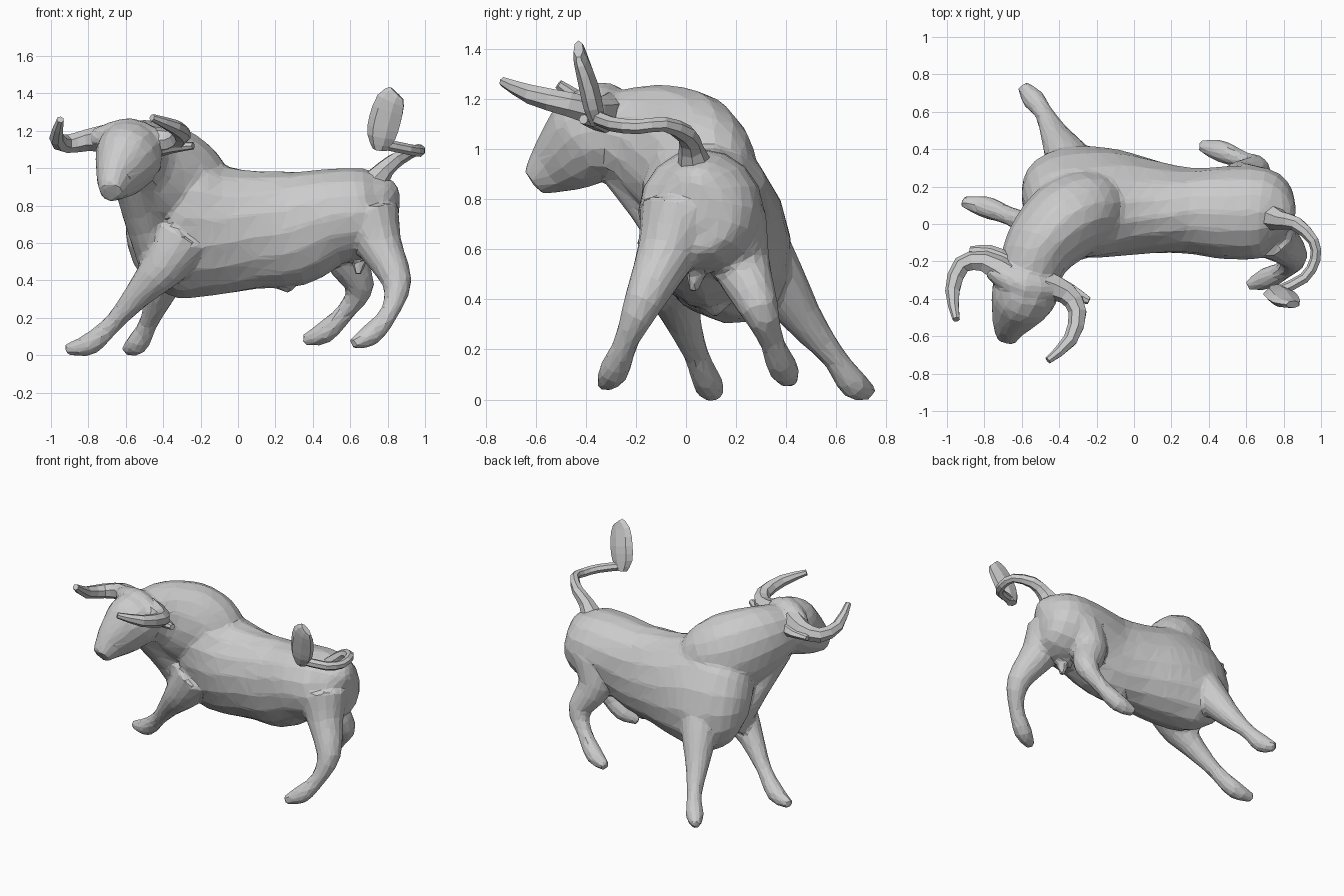
import bpy, bmesh, math
from mathutils import Vector

cube = bpy.data.objects.get("Cube")
if cube:
    bpy.data.objects.remove(cube)

grey = bpy.data.materials.new("stone_grey")
grey.use_nodes = True
colour = (0.6, 0.6, 0.6, 1)
grey.diffuse_color = colour
grey.node_tree.nodes["Principled BSDF"].inputs["Base Color"].default_value = colour

side_axis = Vector((0, 1, 0))
up_axis = Vector((0, 0, 1))


def catmull_rom(before, start, end, after, t):
    """Smooth value between start and end."""
    slope_in, slope_out = (end - before) / 2, (after - start) / 2
    bend = 3 * (end - start) - 2 * slope_in - slope_out
    twist = 2 * (start - end) + slope_in + slope_out
    return start + t * (slope_in + t * (bend + t * twist))


def spline(values, steps):
    """Pass a smooth curve through numbers or vectors."""
    last = len(values) - 1
    curve = []
    for i in range(last):
        neighbours = values[max(i - 1, 0)], values[i], values[i + 1], values[min(i + 2, last)]
        curve += [catmull_rom(*neighbours, k / steps) for k in range(steps)]
    return curve + [values[last]]


def no_lean(centre):
    return 0


def chest_lean(centre):
    """The trunk rolls over progressively from the loins to the chest."""
    return min(max(0.4 - centre.x, 0) * 0.6, 0.4)


def loft(bm, points, widths, heights=None, reference=up_axis, lean=no_lean, sides=16, steps=3):
    """Closed tube of elliptical rings along a path."""
    path = spline([Vector(p) for p in points], steps)
    widths, heights = spline(widths, steps), spline(heights or widths, steps)
    rings = []
    for i, centre in enumerate(path):
        ahead = path[min(i + 1, len(path) - 1)]
        behind = path[max(i - 1, 0)]
        tangent = (ahead - behind).normalized()
        side = tangent.cross(reference).normalized()
        up = side.cross(tangent)
        roll = lean(centre)
        across = (side * math.cos(roll) + up * math.sin(roll)) * widths[i]
        along = (up * math.cos(roll) - side * math.sin(roll)) * heights[i]
        angles = [math.tau * k / sides for k in range(sides)]
        rings.append([bm.verts.new(centre + across * math.cos(a) + along * math.sin(a)) for a in angles])
    for ring, following in zip(rings, rings[1:]):
        for k in range(sides):
            j = (k + 1) % sides
            bm.faces.new((ring[k], ring[j], following[j], following[k]))
    bm.faces.new(reversed(rings[0]))
    bm.faces.new(rings[-1])


def finish(name, bm):
    bmesh.ops.recalc_face_normals(bm, faces=bm.faces)
    mesh = bpy.data.meshes.new(name)
    bm.to_mesh(mesh)
    bm.free()
    mesh.materials.append(grey)
    obj = bpy.data.objects.new(name, mesh)
    bpy.context.collection.objects.link(obj)
    return obj


def part(name, points, widths, heights=None, reference=up_axis):
    """Separate low-poly tube."""
    bm = bmesh.new()
    loft(bm, points, widths, heights, reference, sides=7, steps=2)
    return finish(name, bm)


hide_mesh = bmesh.new()

# Trunk from the rump to the leaning chest
loft(hide_mesh,
     points=[(.85, .03, .78), (.81, .04, .78), (.7, .06, .76), (.5, .06, .74), (.3, .07, .68), (.1, .09, .67),
             (-.1, .11, .67), (-.27, .12, .69), (-.41, .12, .69), (-.51, .08, .68), (-.56, .05, .67)],
     widths=[.05, .15, .24, .25, .23, .25, .28, .28, .25, .17, .06],
     heights=[.1, .18, .24, .26, .31, .32, .36, .41, .37, .26, .1],
     lean=chest_lean)

# Neck turning out of the shoulders
loft(hide_mesh,
     points=[(-.14, .1, .83), (-.26, .08, .9), (-.39, 0, .96), (-.51, -.14, 1.03), (-.57, -.3, 1.07)],
     widths=[.16, .21, .22, .19, .16],
     heights=[.18, .25, .28, .24, .17])

# Head pointing down and sideways to a blunt muzzle
loft(hide_mesh,
     points=[(-.55, -.2, 1.1), (-.58, -.35, 1.07), (-.62, -.44, 1), (-.66, -.53, .93), (-.68, -.61, .87)],
     widths=[.14, .18, .15, .1, .06],
     heights=[.13, .19, .17, .12, .06])

# Ridge between the horns, and the dewlap down to the brisket
loft(hide_mesh, [(-.77, -.24, 1.16), (-.58, -.33, 1.18), (-.4, -.35, 1.14)], [.05, .09, .05])
loft(hide_mesh, [(-.57, -.25, .93), (-.5, -.08, .7), (-.39, .06, .46)], [.1, .1, .13])

# Legs from shoulder or thigh to the hoof, all with one taper
foreleg_near = [(-.3, -.03, .62), (-.41, -.05, .46), (-.52, -.02, .34), (-.66, .04, .18), (-.79, .09, .06),
                (-.92, .12, .03)]
foreleg_far = [(-.3, .22, .66), (-.36, .36, .48), (-.42, .47, .32), (-.48, .59, .17), (-.54, .67, .06),
               (-.6, .74, .03)]
hindleg_near = [(.7, -.02, .74), (.76, -.08, .58), (.85, -.17, .39), (.81, -.24, .23), (.71, -.29, .11),
                (.61, -.33, .06)]
hindleg_far = [(.6, .16, .7), (.57, .22, .54), (.65, .29, .37), (.58, .34, .24), (.46, .39, .12),
               (.35, .42, .08)]
for leg in (foreleg_near, foreleg_far, hindleg_near, hindleg_far):
    loft(hide_mesh, leg, [.17, .12, .08, .05, .06, .03], reference=side_axis)

# Underside details
loft(hide_mesh, [(.2, .13, .44), (.29, .11, .35)], [.08, .03], reference=side_axis)
loft(hide_mesh, [(.66, .05, .58), (.64, .03, .43)], [.06, .02], reference=side_axis)

# Fuse the fleshy forms into one faceted hide
hide = finish("body_and_legs", hide_mesh)
remesh = hide.modifiers.new("Fuse", "REMESH")
remesh.mode = "VOXEL"
remesh.voxel_size = 0.014
blend = hide.modifiers.new("Blend", "SMOOTH")
blend.factor, blend.iterations = 0.5, 8
facet = hide.modifiers.new("Facet", "DECIMATE")
facet.ratio = 0.045

# Horns sweeping out and forward
horns = {"horn_right": [(-.68, -.27, 1.16), (-.8, -.2, 1.15), (-.92, -.22, 1.13), (-.97, -.36, 1.16),
                        (-.95, -.51, 1.26)],
         "horn_left": [(-.48, -.32, 1.15), (-.36, -.37, 1.15), (-.3, -.47, 1.18), (-.34, -.62, 1.22),
                       (-.46, -.73, 1.27)]}
for name, points in horns.items():
    part(name, points, [.08, .06, .05, .04, .02])

# Ears behind the horns
ears = {"ear_right": [(-.68, -.2, 1.12), (-.78, -.16, 1.13), (-.88, -.14, 1.13)],
        "ear_left": [(-.46, -.3, 1.1), (-.35, -.36, 1.11), (-.24, -.41, 1.12)]}
for name, points in ears.items():
    part(name, points, [.05, .05, .02], [.05, .03, .02])

# Curling tail and its flat raised tuft
part("tail",
     [(.72, .04, .91), (.79, .02, 1), (.87, 0, 1.06), (.96, -.09, 1.1), (.97, -.19, 1.09), (.91, -.29, 1.1),
      (.77, -.36, 1.13)],
     [.08, .05, .04, .03, .03, .03, .03])
part("tail_tuft",
     [(.76, -.35, 1.1), (.77, -.37, 1.17), (.79, -.39, 1.26), (.82, -.42, 1.36), (.85, -.43, 1.4)],
     [.04, .08, .09, .08, .05], [.03, .04, .04, .03, .02], side_axis)
